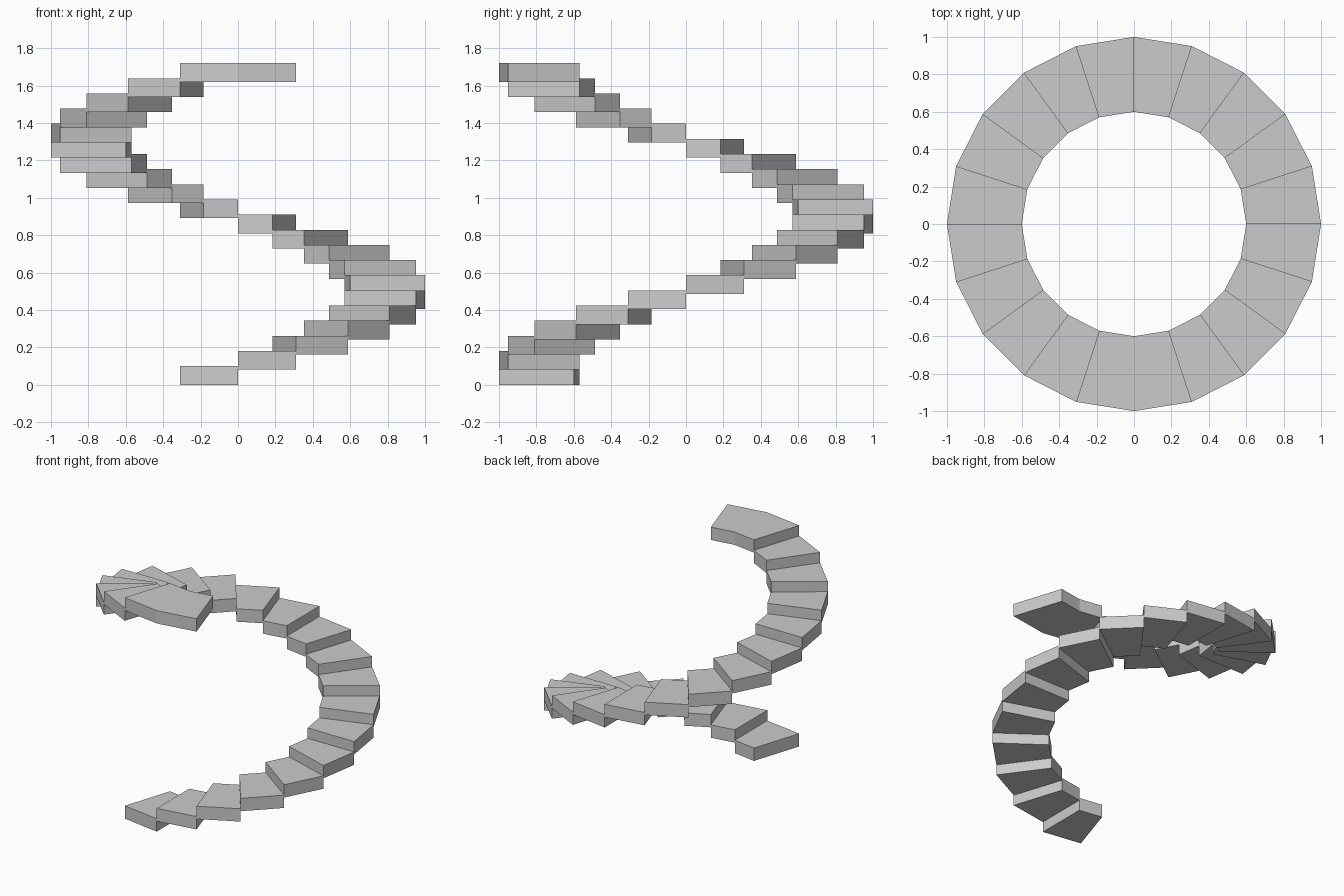
import bpy, bmesh
from math import radians, cos, sin

if "Cube" in bpy.data.objects:
    bpy.data.objects.remove(bpy.data.objects["Cube"])

R_OUT, R_IN = 1.0, 0.6
STEP = 18           # degrees per tread
RISE, THICK = 0.081, 0.10
START = 252


def ring_block(name, start, segments, z):
    """Ring sector of flat facets, extruded upward."""
    angles = [radians(start + STEP * k) for k in range(segments + 1)]
    bm = bmesh.new()
    rows = [[bm.verts.new((r * cos(a), r * sin(a), z)) for a in angles]
            for r in (R_IN, R_OUT)]
    inner, outer = rows
    base = [bm.faces.new((inner[k], outer[k], outer[k + 1], inner[k + 1]))
            for k in range(segments)]
    ext = bmesh.ops.extrude_face_region(bm, geom=base, use_keep_orig=True)
    top = [v for v in ext["geom"] if isinstance(v, bmesh.types.BMVert)]
    bmesh.ops.translate(bm, verts=top, vec=(0, 0, THICK))
    bmesh.ops.recalc_face_normals(bm, faces=bm.faces)
    mesh = bpy.data.meshes.new(name)
    bm.to_mesh(mesh)
    bm.free()
    obj = bpy.data.objects.new(name, mesh)
    bpy.context.collection.objects.link(obj)
    return obj


# Spiral treads, one full turn
for i in range(20):
    ring_block(f"stair_tread_{i + 1:02d}", START + STEP * i, 1, RISE * i)

# Double-width landing at the top
ring_block("top_landing", START, 2, RISE * 20)
